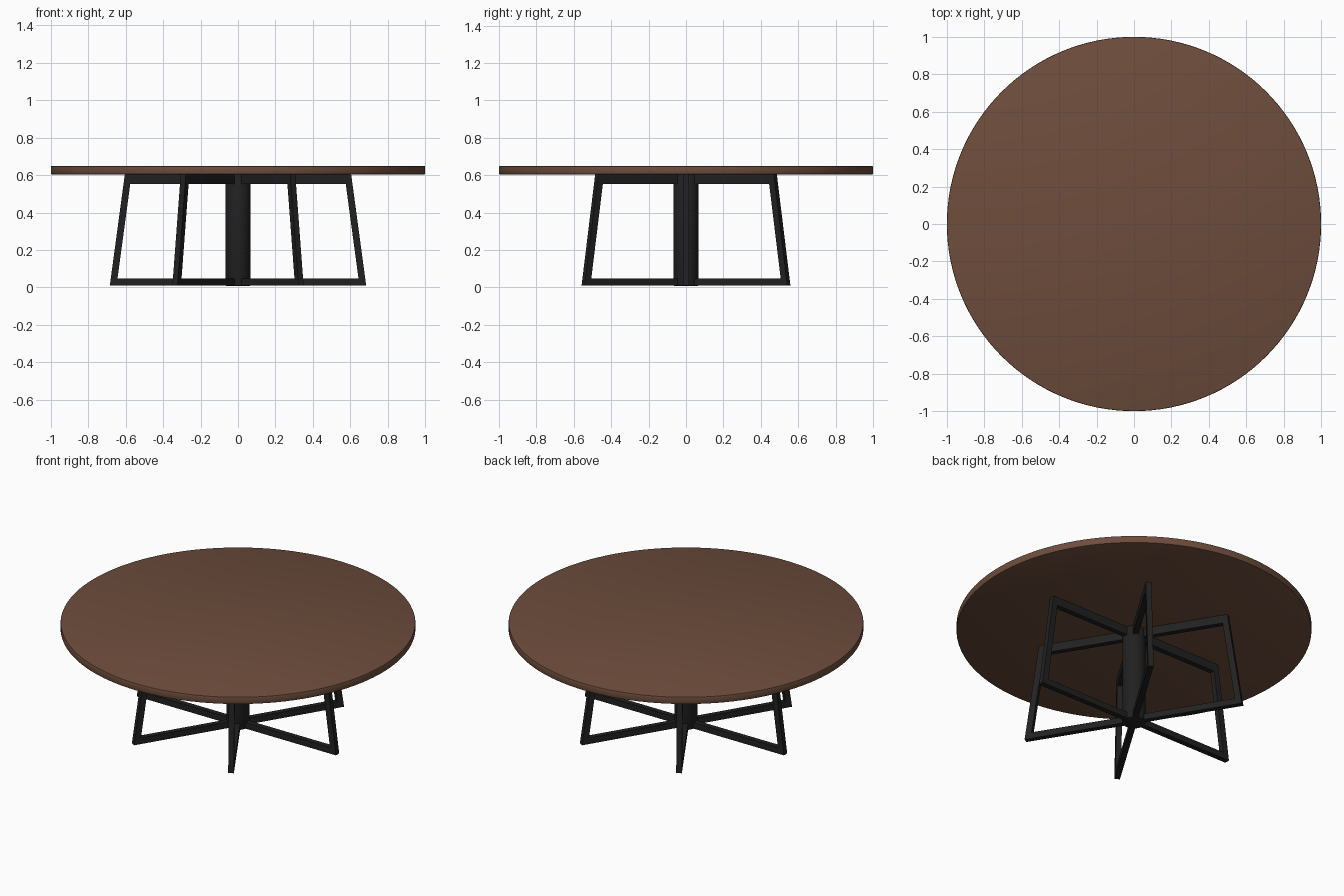
import bpy, bmesh, math
from mathutils import Vector

if "Cube" in bpy.data.objects:
    bpy.data.objects.remove(bpy.data.objects["Cube"])


def material(name, rgb):
    m = bpy.data.materials.new(name)
    m.diffuse_color = (*rgb, 1)
    m.use_nodes = True
    m.node_tree.nodes["Principled BSDF"].inputs["Base Color"].default_value = m.diffuse_color
    return m


WOOD = material("brown_wood", (0.155, 0.074, 0.046))
METAL = material("black_metal", (0.015, 0.015, 0.016))


def add_object(name, bm, mat):
    bmesh.ops.recalc_face_normals(bm, faces=bm.faces)
    me = bpy.data.meshes.new(name)
    bm.to_mesh(me)
    bm.free()
    me.materials.append(mat)
    ob = bpy.data.objects.new(name, me)
    bpy.context.collection.objects.link(ob)
    return ob


def disc(name, radius, z0, z1, sides, bevel, mat):
    bm = bmesh.new()
    bmesh.ops.create_cone(bm, cap_ends=True, segments=sides, radius1=radius,
                          radius2=radius, depth=z1 - z0)
    bmesh.ops.translate(bm, verts=bm.verts, vec=(0, 0, (z0 + z1) / 2))
    rims = [e for e in bm.edges if abs(e.verts[0].co.z - e.verts[1].co.z) < 1e-5]
    bmesh.ops.bevel(bm, geom=rims, offset=bevel, segments=2, affect='EDGES', profile=0.5)
    ob = add_object(name, bm, mat)
    bpy.ops.object.select_all(action='DESELECT')
    ob.select_set(True)
    bpy.context.view_layer.objects.active = ob
    bpy.ops.object.shade_smooth_by_angle(angle=math.radians(35))
    return ob


def leg_frame(name, angle, r_bottom, r_top):
    """Open trapezoid frame of flat bar, standing in a radial plane."""
    z0, z1, half = 0.01, 0.603, 0.016
    inner = 0.03
    slope = (r_top - r_bottom) / (z1 - z0)
    zi0, zi1, bar = 0.048, 0.552, 0.036
    outer_loop = [(inner, z0), (r_bottom, z0), (r_top, z1), (inner, z1)]
    inner_loop = [(inner, zi0), (r_bottom - bar + slope * (zi0 - z0), zi0),
                  (r_bottom - bar + slope * (zi1 - z0), zi1), (inner, zi1)]
    radial = Vector((math.cos(angle), math.sin(angle), 0))
    side = Vector((-math.sin(angle), math.cos(angle), 0))
    bm = bmesh.new()
    loops = [[[bm.verts.new(radial * r + side * s + Vector((0, 0, z))) for r, z in loop]
              for s in (-half, half)] for loop in (outer_loop, inner_loop)]
    (oa, ob_), (ia, ib) = loops
    for i in range(3):
        bm.faces.new((oa[i], oa[i + 1], ia[i + 1], ia[i]))
        bm.faces.new((ob_[i], ob_[i + 1], ib[i + 1], ib[i]))
        bm.faces.new((oa[i], oa[i + 1], ob_[i + 1], ob_[i]))
        bm.faces.new((ia[i], ia[i + 1], ib[i + 1], ib[i]))
    for i in (0, 3):  # bar ends hidden inside the column
        bm.faces.new((oa[i], ia[i], ib[i], ob_[i]))
    add_object(name, bm, METAL)


# Round top and central column
disc("table_top", 1.0, 0.604, 0.649, 128, 0.005, WOOD)
disc("central_column", 0.066, 0.008, 0.606, 40, 0.004, METAL)

# Six radial frames; the pair along x is slightly longer
for k in range(6):
    on_axis = k % 3 == 0
    leg_frame(f"leg_frame_{k + 1}", math.radians(60 * k) if on_axis else
              math.radians({1: 58.5, 2: 121.5, 4: 238.5, 5: 301.5}[k]),
              0.685 if on_axis else 0.645, 0.605 if on_axis else 0.56)
